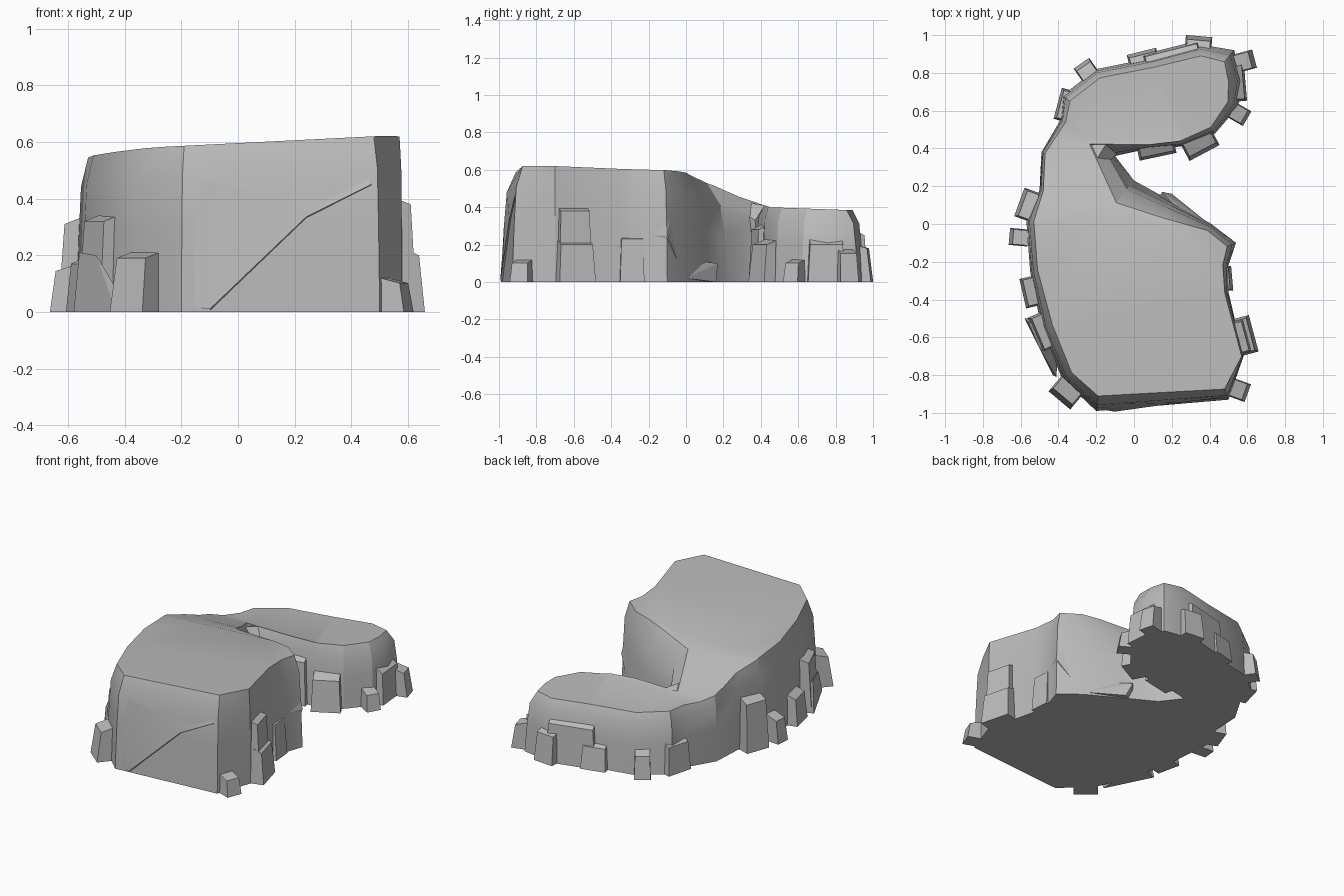
import bpy, bmesh
from math import radians, cos, sin
from mathutils import Vector, Matrix

cube = bpy.data.objects.get("Cube")
if cube:
    bpy.data.objects.remove(cube)

# Single stone material
stone = bpy.data.materials.new("grey_stone")
stone.use_nodes = True
GREY = (0.5, 0.5, 0.5, 1)
stone.diffuse_color = GREY
bsdf = next(n for n in stone.node_tree.nodes if n.type == 'BSDF_PRINCIPLED')
bsdf.inputs["Base Color"].default_value = GREY


def finish(name, bm, smooth=0):
    bmesh.ops.recalc_face_normals(bm, faces=bm.faces[:])
    mesh = bpy.data.meshes.new(name)
    bm.to_mesh(mesh)
    bm.free()
    mesh.materials.append(stone)
    obj = bpy.data.objects.new(name, mesh)
    bpy.context.collection.objects.link(obj)
    if smooth:
        bpy.ops.object.select_all(action='DESELECT')
        obj.select_set(True)
        bpy.context.view_layer.objects.active = obj
        bpy.ops.object.shade_smooth_by_angle(angle=radians(smooth))
    return obj


# Height of the top: high plateau, ramp, low arm
STEPS = [(-1, .62), (-.85, .62), (0, .595), (.15, .535), (.28, .47), (.45, .4), (1, .38)]


def height(x, y):
    y = max(-.99, min(.99, y))
    for (y0, h0), (y1, h1) in zip(STEPS, STEPS[1:]):
        if y <= y1:
            h = h0 + (h1 - h0) * (y - y0) / (y1 - y0)
            break
    tilt = .05 * max(0, min(1, (.45 - y) / .45))
    return h + tilt * (x - .48)


# Ground outline, counter-clockwise: x, y, inset of the top edge
OUTLINE = [
    (-.2, -.99, .08), (.5, -.93, .06), (.58, -.7, .01), (.5, -.36, .02),
    (.5, -.22, .03), (.54, -.1, .05), (.41, 0, .04), (.2, .12, .1),
    (0, .23, .15), (-.1, .36, .15), (.08, .4, .02), (.25, .41, .03),
    (.43, .48, .04), (.55, .62, .06), (.58, .76, .08), (.53, .92, .08),
    (.35, .95, .06), (.1, .88, .05), (-.2, .82, .05), (-.38, .68, .05),
    (-.39, .55, .03), (-.49, .38, .02), (-.5, .18, .02), (-.57, .02, .04),
    (-.55, -.25, .04), (-.49, -.55, .06), (-.38, -.82, .06)]

# Cliff body: stacked rings following the outline
bm = bmesh.new()
rings = []
for level, amount in ((0, 0), (.5, .2), (.82, .4), (1, 1)):
    ring = []
    for i, (x, y, inset) in enumerate(OUTLINE):
        a, b = OUTLINE[i - 1], OUTLINE[(i + 1) % len(OUTLINE)]
        out = Vector((b[1] - a[1], a[0] - b[0])).normalized()
        p = Vector((x, y)) - out * inset * amount
        z = 1 if level == 1 else level * height(p.x, p.y)
        ring.append(bm.verts.new((p.x, p.y, z)))
    rings.append(ring)
for low, up in zip(rings, rings[1:]):
    for i in range(len(low)):
        bm.faces.new((low[i - 1], low[i], up[i], up[i - 1]))
bm.faces.new(rings[0][::-1])
cap = bm.faces.new(rings[-1])
cap_faces = bmesh.ops.triangulate(bm, faces=[cap])["faces"]

# Cut the top at each change of slope, then raise it
for y, _ in STEPS[1:-1]:
    top = [f for f in bm.faces if all(v.co.z > .9 for v in f.verts)]
    geom = top + list({e for f in top for e in f.edges}) + list({v for f in top for v in f.verts})
    bmesh.ops.bisect_plane(bm, geom=geom, dist=.0001, plane_co=(0, y, 0), plane_no=(0, 1, 0))
for v in bm.verts:
    if v.co.z > .9:
        v.co.z = height(v.co.x, v.co.y)
bmesh.ops.triangulate(bm, faces=[f for f in bm.faces if len(f.verts) > 4 and f.calc_center_median().z > .01])
finish("cliff_body", bm, 28)


# Broken blocks around the foot: x, y, outward direction, width, depth, height
def block(name, x, y, facing, width, depth, tall, base=0):
    bm = bmesh.new()
    bmesh.ops.create_cube(bm, size=1)
    for v in bm.verts:
        outer, upper = v.co.x > 0, v.co.z > 0
        v.co = Vector((v.co.x * depth, v.co.y * width, tall if upper else base))
        if upper:
            v.co.y *= .88
            if outer:
                v.co.x -= depth * .2
                v.co.z -= min(.03, tall * .15)
    turn = Matrix.Rotation(radians(facing), 4, 'Z')
    bm.transform(Matrix.Translation((x, y, 0)) @ turn)
    finish(name, bm)


BLOCKS = {
    "west": [(-.56, .1, 160, .16, .1, .34), (-.61, -.07, 175, .09, .1, .17),
             (-.55, -.36, 193, .16, .08, .2), (-.48, -.57, 203, .2, .1, .35),
             (-.35, -.88, 230, .15, .14, .22)],
    "east": [(.56, -.6, 15, .18, .1, .41), (.59, -.59, 15, .2, .09, .23),
             (.56, -.88, -20, .1, .09, .12), (.48, -.29, 5, .13, .08, .26)],
    "arm": [(.12, .39, -78, .2, .07, .31), (.35, .42, -62, .18, .1, .23),
            (.56, .58, -30, .09, .09, .12), (.58, .86, 15, .1, .12, .18),
            (.34, .94, 85, .14, .11, .21), (.2, .9, 104, .32, .07, .28),
            (.05, .87, 104, .16, .09, .17), (-.25, .81, 125, .1, .1, .17),
            (-.37, .63, 165, .17, .07, .21), (.56, .75, 5, .2, .06, .23)]}
for side, items in BLOCKS.items():
    for n, item in enumerate(items, 1):
        block(f"{side}_block_{n}", *item)


# Angular shards as convex hulls
def shard(name, points):
    bm = bmesh.new()
    for p in points:
        bm.verts.new(p)
    bmesh.ops.convex_hull(bm, input=bm.verts[:])
    finish(name, bm)


shard("notch_spur", [(-.33, .45, .38), (-.15, .42, .41), (-.29, .19, .45), (-.09, .37, .33), (-.1, .38, 0), (-.3, .3, 0)])
shard("east_pinnacle", [(.42, -.19, 0), (.5, -.2, .25), (.54, -.1, .25), (.4, 0, 0),
                        (.43, -.16, .59), (.48, -.12, .57), (.4, -.04, .57)])
shard("notch_toe", [(.5, -.15, .1), (.4, 0, .02), (.2, .16, 0), (.15, .17, .1), (.3, 0, .12), (.1, .1, 0)])
shard("west_shard", [(-.58, -.5, 0), (-.56, -.52, .21), (-.5, -.66, .2), (-.41, -.81, .05), (-.43, -.8, 0), (-.4, -.5, 0)])


# Tilted slab on the front whose broken lower edge forms the crack
def on_front(x, z, lift):
    return (x, -.973 + .087 * x + .055 * z - lift, z)


CRACK = [(-.1, .01), (.24, .335), (.47, .45)]
bm = bmesh.new()
edge = [bm.verts.new(on_front(x, z, .012)) for x, z in CRACK]
back = [bm.verts.new(on_front(x + .008, z - .008, -.02)) for x, z in CRACK]
far = [bm.verts.new(on_front(x, z, -.006)) for x, z in ((.45, .5), (-.18, .48), (-.18, .02))]
for i in range(2):
    bm.faces.new((edge[i], edge[i + 1], back[i + 1], back[i]))
bm.faces.new((edge[1], edge[2], far[0]))
bm.faces.new((edge[1], far[0], far[1]))
bm.faces.new((edge[0], edge[1], far[1]))
bm.faces.new((edge[0], far[1], far[2]))
finish("front_slab", bm, 28)
